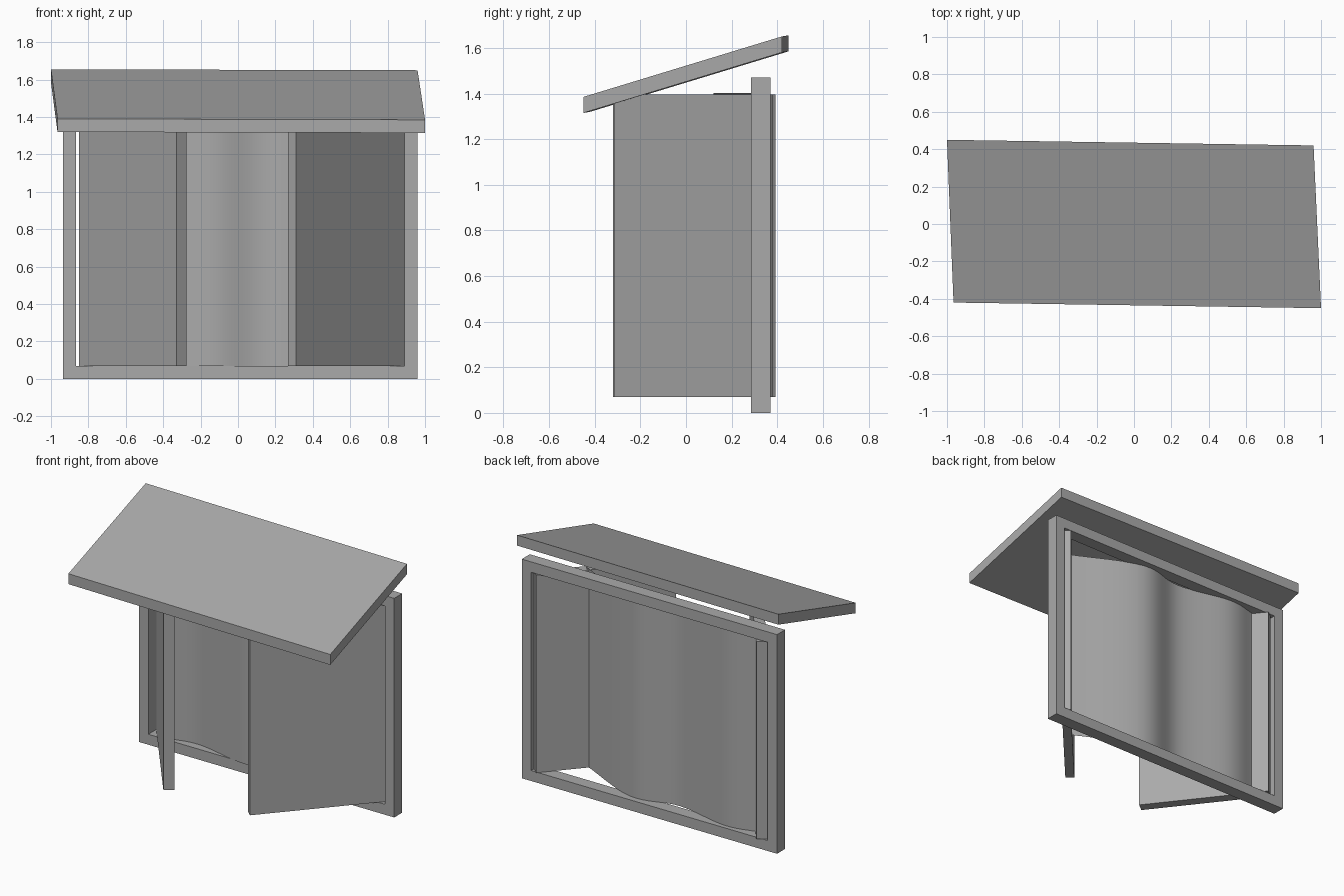
import bpy, bmesh
from mathutils import Vector

cube = bpy.data.objects.get("Cube")
if cube:
    bpy.data.objects.remove(cube, do_unlink=True)

grey = bpy.data.materials.new("plain_grey")
grey.use_nodes = True
colour = (0.4, 0.4, 0.4, 1)
grey.diffuse_color = colour
grey.node_tree.nodes["Principled BSDF"].inputs["Base Color"].default_value = colour


def finish(name, bm):
    bmesh.ops.recalc_face_normals(bm, faces=bm.faces)
    mesh = bpy.data.meshes.new(name)
    bm.to_mesh(mesh)
    bm.free()
    mesh.materials.append(grey)
    obj = bpy.data.objects.new(name, mesh)
    bpy.context.collection.objects.link(obj)
    return obj


def prism(name, corners, offset):
    """Extrude a flat outline along an offset."""
    bm = bmesh.new()
    base = bm.faces.new([bm.verts.new(c) for c in corners])
    top = bmesh.ops.extrude_face_region(bm, geom=[base], use_keep_orig=True)["geom"]
    bmesh.ops.translate(bm, vec=offset, verts=[v for v in top if isinstance(v, bmesh.types.BMVert)])
    return finish(name, bm)


# Window frame: four-sided ring with depth
left, right, height, border = -0.935, 0.96, 1.47, 0.07
front, back = 0.285, 0.37
bm = bmesh.new()


def ring(inset, y):
    l, r, b, t = left + inset, right - inset, inset, height - inset
    return [bm.verts.new((x, y, z)) for x, z in ((l, b), (r, b), (r, t), (l, t))]


loops = [ring(0, front), ring(border, front), ring(border, back), ring(0, back)]
for a, b in zip(loops, loops[1:] + loops[:1]):
    for i in range(4):
        j = (i + 1) % 4
        bm.faces.new((a[i], a[j], b[j], b[i]))
finish("window_frame", bm)


# Open shutters: upright boards from hinge to tip
def shutter(name, hinge, tip, thickness, side):
    hinge, tip = Vector(hinge), Vector(tip)
    d = (tip - hinge).normalized()
    inward = Vector((-d.y, d.x)) * side * thickness
    outline = [hinge, tip, tip + inward, hinge + inward]
    prism(name, [(p.x, p.y, 0.07) for p in outline], (0, 0, 1.325))


shutter("right_shutter", (-0.85, 0.35), (-0.33, -0.32), 0.068, 1)
shutter("left_shutter", (0.89, 0.34), (0.31, -0.315), 0.058, -1)

# Sloping awning board, slightly skewed
prism("awning",
      [(-0.965, -0.42, 1.32), (1, -0.45, 1.315), (0.96, 0.42, 1.58), (-1, 0.45, 1.585)],
      (0, 0, 0.07))

# Curtain: smooth wavy sheet between the shutters
path = [Vector(p) for p in ((0.655, 0.12), (0.19, 0.325), (-0.14, 0.27), (-0.52, 0.34), (-0.75, 0.3))]
path = [path[0] * 2 - path[1]] + path + [path[-1] * 2 - path[-2]]
points = []
steps = 8
for p, q, r, s in zip(path, path[1:], path[2:], path[3:]):
    for k in range(steps):
        t = k / steps
        points.append((2 * q + (r - p) * t + (2 * p - 5 * q + 4 * r - s) * t**2
                       + (3 * q - p - 3 * r + s) * t**3) / 2)
points.append(path[-2])
bm = bmesh.new()
columns = [[bm.verts.new((p.x, p.y, z)) for z in (0.07, 1.403)] for p in points]
for a, b in zip(columns, columns[1:]):
    bm.faces.new((a[0], b[0], b[1], a[1])).smooth = True
finish("curtain", bm)
